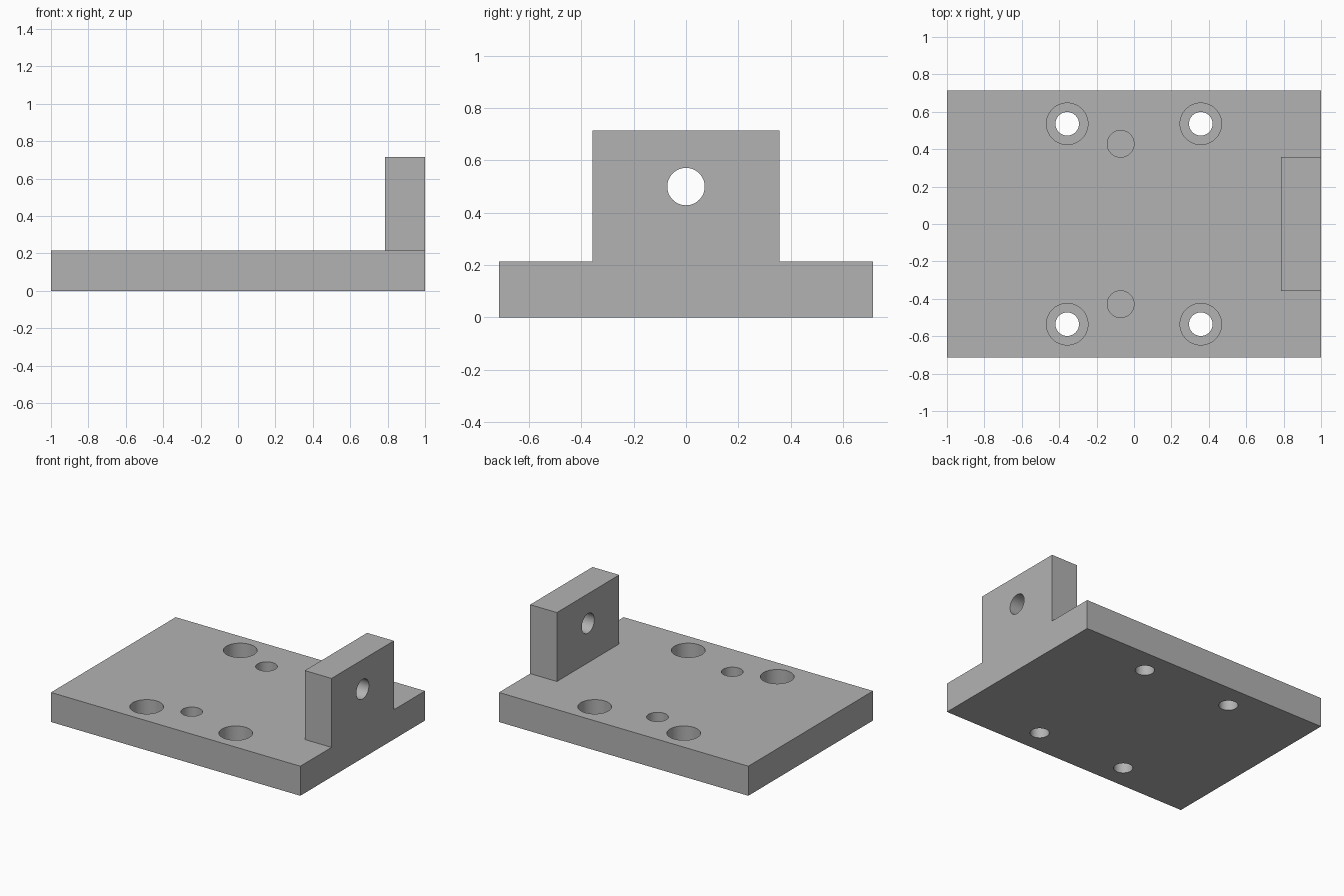
import bpy
import math

U = 1 / 14            # design module: all main sizes are whole multiples
PLATE_H = 3 * U
OVER = 0.05           # how far cutters reach past open surfaces

cube = bpy.data.objects.get("Cube")
if cube:
    bpy.data.objects.remove(cube, do_unlink=True)

grey = bpy.data.materials.new("machined grey")
grey.use_nodes = True
colour = (0.45, 0.45, 0.45, 1)
grey.diffuse_color = colour
grey.node_tree.nodes["Principled BSDF"].inputs["Base Color"].default_value = colour


def block(name, low, high):
    """Box between two opposite corners."""
    centre = [(a + b) / 2 for a, b in zip(low, high)]
    bpy.ops.mesh.primitive_cube_add(size=1, location=centre)
    ob = bpy.context.object
    ob.name = name
    ob.scale = [b - a for a, b in zip(low, high)]
    bpy.ops.object.transform_apply(location=True, rotation=False, scale=True)
    ob.data.materials.append(grey)
    return ob


def drill(name, radius, centre, length, axis="Z"):
    """Cylindrical cutter centred on a point."""
    turn = (0, math.pi / 2, 0) if axis == "X" else (0, 0, 0)
    bpy.ops.mesh.primitive_cylinder_add(
        vertices=64, radius=radius, depth=length, location=centre, rotation=turn)
    ob = bpy.context.object
    ob.name = name
    ob.hide_render = True
    ob.data.materials.append(grey)
    return ob


def pocket(name, radius, x, y, depth):
    """Cutter sunk into the plate's top face to a given depth."""
    length = depth + OVER
    return drill(name, radius, (x, y, PLATE_H - depth + length / 2), length)


def combine(target, other, operation):
    """Apply a boolean and discard the operand."""
    mod = target.modifiers.new(operation.lower(), "BOOLEAN")
    mod.operation = operation
    mod.solver = "EXACT"
    mod.object = other
    bpy.ops.object.select_all(action="DESELECT")
    target.select_set(True)
    bpy.context.view_layer.objects.active = target
    bpy.ops.object.modifier_apply(modifier=mod.name)
    bpy.data.objects.remove(other, do_unlink=True)


# Base plate with the upright lug at its +x end
bracket = block("mounting_bracket", (-1, -10 * U, 0), (1, 10 * U, PLATE_H))
lug = block("upright_lug", (11 * U, -5 * U, U), (1, 5 * U, 10 * U))
combine(bracket, lug, "UNION")

# Cross hole through the lug
combine(bracket, drill("lug_hole", U, (1, 0, 7 * U), 1, "X"), "DIFFERENCE")

for side in (-1, 1):
    # Counterbored bolt holes
    for end in (-1, 1):
        x, y = end * 5 * U, side * 7.5 * U
        combine(bracket, drill("bolt_hole", 0.063, (x, y, 0), 1), "DIFFERENCE")
        combine(bracket, pocket("counterbore", 0.111, x, y, 0.129), "DIFFERENCE")
    # Blind dowel holes
    combine(bracket, pocket("dowel_hole", U, -U, side * 6 * U, 2 * U), "DIFFERENCE")

# Smooth bores, crisp edges
bpy.ops.object.shade_smooth_by_angle(angle=math.radians(30))
